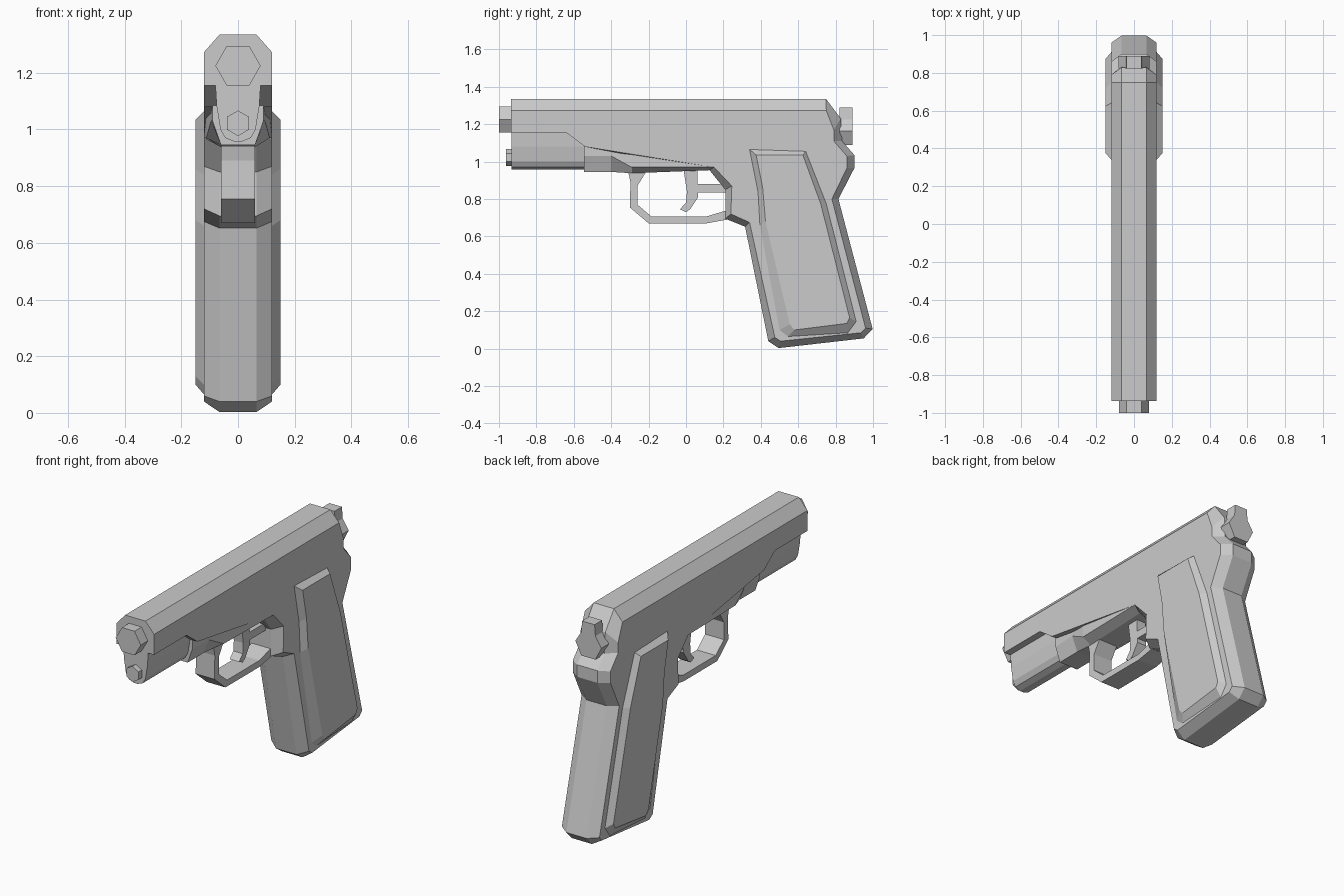
import bpy, bmesh, math


def loft(name, loops):
    """Skin a series of equal-length closed loops and cap both ends."""
    bm = bmesh.new()
    rings = [[bm.verts.new(p) for p in loop] for loop in loops]
    n = len(rings[0])
    for a, b in zip(rings, rings[1:]):
        for i in range(n):
            j = (i + 1) % n
            bm.faces.new((a[i], a[j], b[j], b[i]))
    bm.faces.new(rings[0])
    bm.faces.new(rings[-1][::-1])
    bmesh.ops.recalc_face_normals(bm, faces=bm.faces)
    mesh = bpy.data.meshes.new(name)
    bm.to_mesh(mesh)
    bm.free()
    obj = bpy.data.objects.new(name, mesh)
    bpy.context.collection.objects.link(obj)
    return obj


def plate(name, pts, w):
    """Side profile (y, z) extruded symmetrically in x."""
    return loft(name, [[(x, y, z) for y, z in pts] for x in (-w, w)])


def chamfered_plate(name, rows, w_rim, w_face):
    """Rows of (rim y, rim z, face y, face z): sloped edges on both sides."""
    rim = [r[:2] for r in rows]
    face = [r[2:] for r in rows]
    return loft(name, [[(x, y, z) for y, z in pts] for x, pts in
                       ((-w_face, face), (-w_rim, rim), (w_rim, rim), (w_face, face))])


def along_y(name, sections):
    """Sections of (y, right half points (x, z)), mirrored and lofted."""
    return loft(name, [[(x, y, z) for x, z in half] +
                       [(-x, y, z) for x, z in reversed(half)]
                       for y, half in sections])


def hexagon(name, r, z, y0, y1, turn):
    ring = [(r * math.cos(turn + i * math.pi / 3), z + r * math.sin(turn + i * math.pi / 3))
            for i in range(6)]
    return loft(name, [[(x, y, zz) for x, zz in ring] for y in (y0, y1)])


# Slide and grip body
chamfered_plate("body", [
    (-0.936, 1.335, -0.936, 1.273),
    (0.749, 1.335, 0.75, 1.273),
    (0.828, 1.23, 0.79, 1.17),
    (0.835, 1.11, 0.79, 1.11),
    (0.9, 1.035, 0.86, 1.03),
    (0.9, 0.965, 0.86, 0.965),
    (0.815, 0.80, 0.78, 0.80),
    (0.998, 0.105, 0.96, 0.11),
    (0.95, 0.055, 0.935, 0.085),
    (0.495, 0.003, 0.505, 0.04),
    (0.44, 0.04, 0.475, 0.06),
    (0.316, 0.652, 0.34, 0.675),
    (0.21, 0.695, 0.24, 0.72),
    (0.21, 0.85, 0.245, 0.87),
    (0.125, 0.955, 0.15, 0.97),
    (-0.54, 1.08, -0.54, 1.08),
    (-0.64, 1.155, -0.64, 1.155),
    (-0.936, 1.155, -0.936, 1.155)], 0.065, 0.12)

# Raised grip panels on both sides
chamfered_plate("grip_panels", [
    (0.34, 1.065, 0.375, 1.035),
    (0.64, 1.055, 0.625, 1.035),
    (0.75, 0.775, 0.72, 0.775),
    (0.91, 0.145, 0.875, 0.165),
    (0.865, 0.085, 0.86, 0.135),
    (0.545, 0.065, 0.58, 0.10),
    (0.50, 0.10, 0.555, 0.13),
    (0.395, 0.66, 0.425, 0.68),
    (0.385, 0.84, 0.41, 0.86)], 0.12, 0.15)

# Narrow front section below the slide
nose = [(0.08, 1.16), (0.075, 1.08), (0.062, 1.0), (0.045, 0.97), (0.012, 0.957)]
along_y("dust_cover", [(-0.932, nose), (-0.5, nose)])

# Frame between dust cover and grip, widening toward the rear
along_y("under_frame", [
    (-0.545, [(0.09, 1.10), (0.09, 1.03), (0.06, 0.945)]),
    (-0.40, [(0.095, 1.09), (0.095, 1.03), (0.06, 0.945)]),
    (-0.29, [(0.112, 1.07), (0.112, 0.97), (0.06, 0.938)]),
    (0.15, [(0.12, 1.02), (0.12, 0.97), (0.06, 0.955)])])

# Barrel and recoil rod tips
hexagon("barrel", 0.08, 1.225, -1.0, -0.9, 0)
hexagon("recoil_rod", 0.045, 1.022, -0.962, -0.9, math.pi / 6)

# Hammer at the back
along_y("hammer", [(y, [(0.04, 1.29), (0.045, 1.225), (0.083, 1.165), (0.045, 1.09)])
                   for y in (0.822, 0.89)])

# Trigger guard, trigger and its bar
plate("trigger_guard", [
    (-0.31, 0.95), (-0.297, 0.89), (-0.30, 0.755), (-0.20, 0.67), (0.11, 0.67), (0.22, 0.69),
    (0.22, 0.74), (0.11, 0.707), (-0.185, 0.707), (-0.26, 0.77), (-0.26, 0.87), (-0.21, 0.95)], 0.06)
plate("trigger", [
    (-0.015, 0.97), (0.005, 0.84), (0.0, 0.78), (-0.033, 0.745), (0.0, 0.73), (0.022, 0.745),
    (0.065, 0.81), (0.06, 0.97)], 0.03)
plate("trigger_bar", [(0.055, 0.88), (0.055, 0.835), (0.23, 0.835), (0.23, 0.88)], 0.03)
